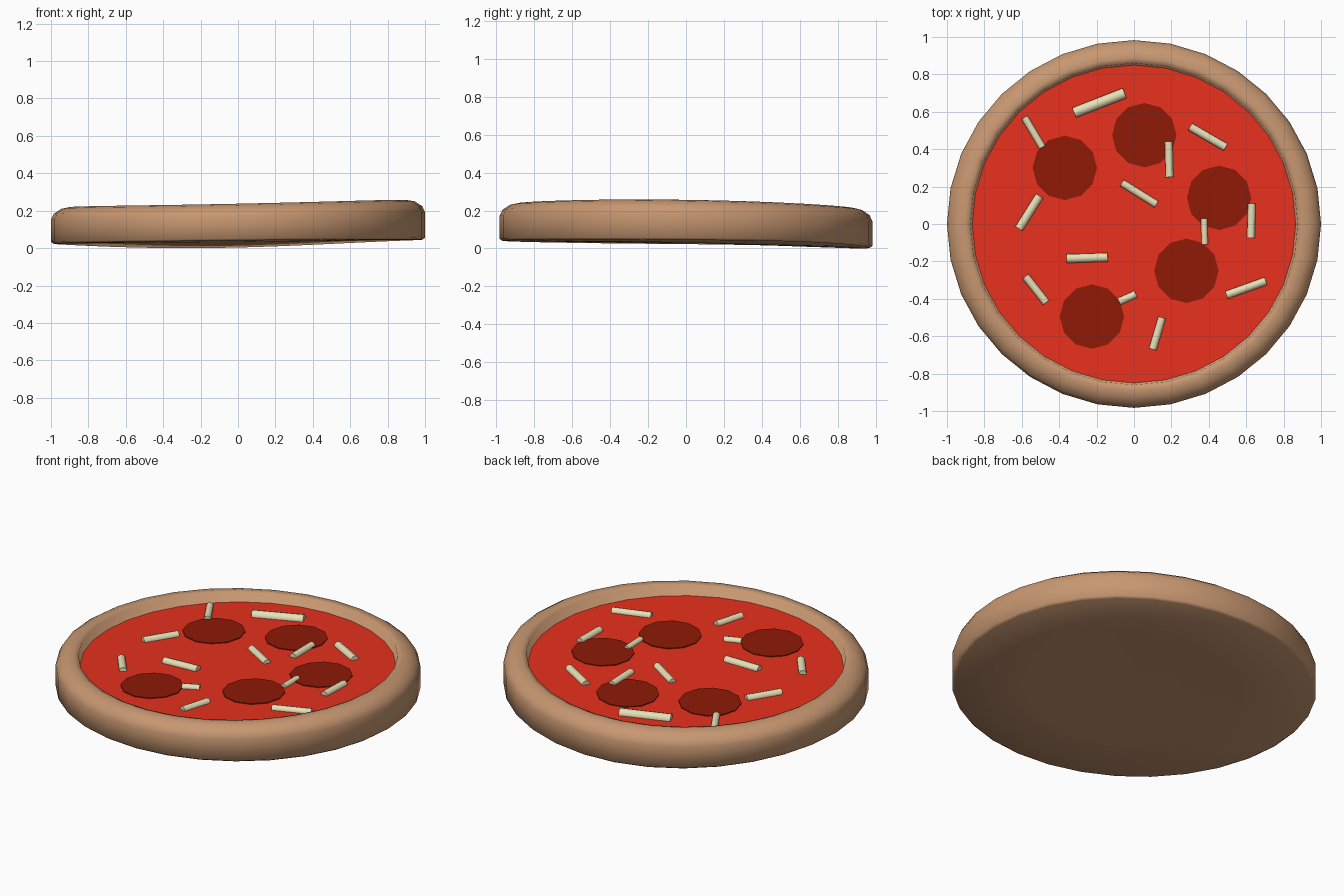
import bpy, bmesh, math
from mathutils import Vector

if "Cube" in bpy.data.objects:
    bpy.data.objects.remove(bpy.data.objects["Cube"])

def material(name, rgb):
    m = bpy.data.materials.new(name)
    m.diffuse_color = (*rgb, 1)
    m.use_nodes = True
    m.node_tree.nodes["Principled BSDF"].inputs["Base Color"].default_value = m.diffuse_color
    return m

CRUST = material("baked_crust", (0.57, 0.31, 0.165))
SAUCE = material("tomato_sauce", (0.80, 0.030, 0.012))
MEAT = material("dark_red_sausage", (0.27, 0.010, 0.002))
CHEESE = material("pale_cheese", (0.79, 0.74, 0.47))

SIDES = 32
RY = 0.983          # slightly narrower front to back

def top_lift(x, y):
    return 0.021 * x - 0.0145 * y + 0.008 * (x * x - y * y)

def bottom_lift(x, y):
    # gentle tilt with a sagging back edge
    a = math.atan2(y, x) - math.radians(100)
    r = min(1, math.hypot(x, y))
    return 0.011 * x - 0.007 * y - 0.026 * r * max(0, math.cos(a)) ** 3

def sauce_z(x, y):
    return 0.172 + 0.020 * x - 0.013 * y

def make(name, bm, mat, smooth):
    bmesh.ops.recalc_face_normals(bm, faces=bm.faces[:])
    me = bpy.data.meshes.new(name)
    bm.to_mesh(me)
    bm.free()
    me.materials.append(mat)
    for p in me.polygons:
        p.use_smooth = smooth
    ob = bpy.data.objects.new(name, me)
    bpy.context.collection.objects.link(ob)
    return ob

def rim(r, z, t):
    """Height rule for the crust: t is the share of the top tilt."""
    return r, lambda x, y: z + t * top_lift(x, y) + (1 - t) * bottom_lift(x, y)

def lathe(name, profile, mat, smooth):
    """Profile of (radius, height function)."""
    bm = bmesh.new()
    rings = []
    for r, height in profile:
        ring = []
        for i in range(SIDES if r else 1):
            a = 2 * math.pi * i / SIDES
            x, y = r * math.cos(a), r * RY * math.sin(a)
            ring.append(bm.verts.new((x, y, height(x, y))))
        rings.append(ring)
    for p, q in zip(rings, rings[1:]):
        for i in range(SIDES):
            j = (i + 1) % SIDES
            vs = [p[i % len(p)], p[j % len(p)], q[j % len(q)], q[i % len(q)]]
            bm.faces.new(list(dict.fromkeys(vs)))
    return make(name, bm, mat, smooth)

# crust: flat underside, upright edge, rolled rim, steep-sided well
under = lambda x, y: sauce_z(x, y) - 0.004
lathe("crust", [rim(0, 0.032, 0), rim(0.6, 0.034, 0), rim(0.985, 0.035, 0),
                rim(1.0, 0.045, 0.05), rim(1.0, 0.165, 0.9), rim(0.985, 0.197, 1),
                rim(0.945, 0.224, 1), rim(0.905, 0.232, 1), rim(0.875, 0.226, 1),
                (0.864, under), (0, under)], CRUST, True)

# sauce
lathe("sauce", [(0.868, sauce_z), (0.5, sauce_z), (0, sauce_z)], SAUCE, False)

# sausage slices: thin twelve-sided discs, almost flush with the sauce
for n, (cx, cy) in enumerate([(0.055, 0.475), (-0.37, 0.30), (0.455, 0.14),
                              (0.28, -0.25), (-0.225, -0.495)]):
    bm = bmesh.new()
    bmesh.ops.create_cone(bm, cap_ends=True, segments=12, radius1=0.172, radius2=0.172, depth=0.010)
    for v in bm.verts:
        v.co.x += cx
        v.co.y += cy
        v.co.z += sauce_z(v.co.x, v.co.y)
    make(f"sausage_slice_{n + 1}", bm, MEAT, False)

# cheese shreds: short rods lying half sunk in the sauce (x0, y0, x1, y1, radius)
shreds = [(-0.32, 0.595, -0.05, 0.70, 0.030), (0.30, 0.52, 0.49, 0.41, 0.023),
          (-0.585, 0.57, -0.49, 0.41, 0.020), (0.185, 0.44, 0.19, 0.25, 0.022),
          (-0.065, 0.22, 0.12, 0.105, 0.021), (-0.505, 0.15, -0.615, -0.025, 0.024),
          (0.375, 0.03, 0.378, -0.11, 0.018), (0.63, 0.11, 0.625, -0.075, 0.022),
          (-0.36, -0.185, -0.14, -0.178, 0.025), (-0.58, -0.28, -0.47, -0.42, 0.022),
          (0.495, -0.38, 0.705, -0.305, 0.023), (-0.08, -0.415, 0.01, -0.375, 0.021),
          (0.15, -0.50, 0.10, -0.67, 0.022)]
for n, (x0, y0, x1, y1, r) in enumerate(shreds):
    a = Vector((x0, y0, sauce_z(x0, y0) + 0.002))
    b = Vector((x1, y1, sauce_z(x1, y1) + 0.002))
    bm = bmesh.new()
    bmesh.ops.create_cone(bm, cap_ends=True, segments=10, radius1=r, radius2=r, depth=(b - a).length)
    turn = (b - a).to_track_quat('Z', 'Y')
    for v in bm.verts:
        v.co = turn @ v.co + (a + b) / 2
    ob = make(f"cheese_shred_{n + 1}", bm, CHEESE, False)
    for p in ob.data.polygons:
        p.use_smooth = len(p.vertices) == 4
    for e in ob.data.edges:
        p, q = (ob.data.vertices[i].co for i in e.vertices)
        e.use_edge_sharp = (p - q).length < r * 1.5   # crisp end caps

# rest on the ground
objs = list(bpy.context.collection.objects)
low = min(v.co.z for o in objs for v in o.data.vertices)
for o in objs:
    for v in o.data.vertices:
        v.co.z -= low
